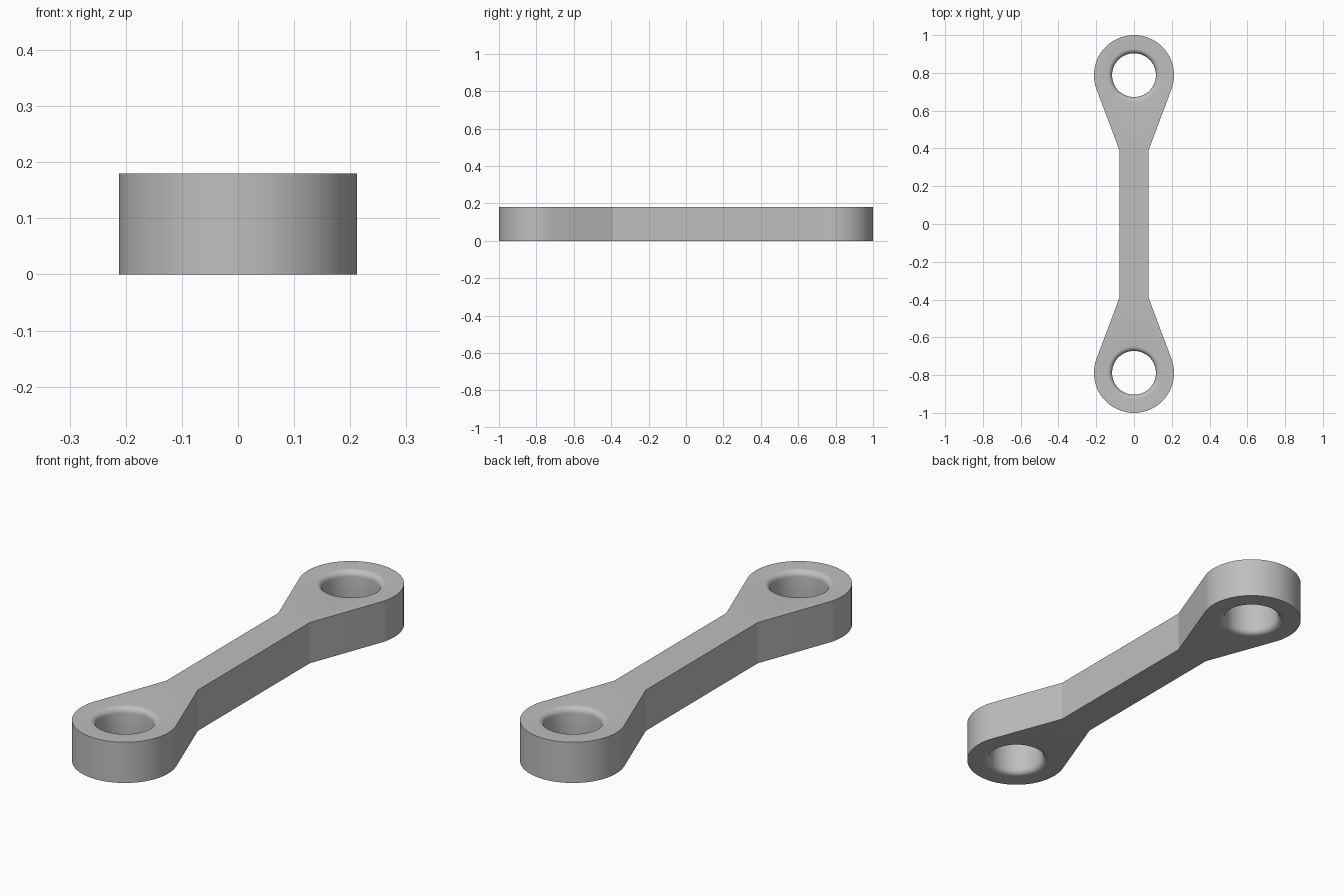
import bpy, bmesh, math

if "Cube" in bpy.data.objects:
    bpy.data.objects.remove(bpy.data.objects["Cube"])

H = 0.18            # thickness
R = 0.212           # eye outer radius
CY = 1 - R          # eye centre distance
BORE, FILLET = 0.116, 0.025
NECK_X, NECK_Y = 0.077, 0.39

steel = bpy.data.materials.new("light_grey")
steel.diffuse_color = (0.52, 0.52, 0.52, 1)
steel.use_nodes = True
steel.node_tree.nodes["Principled BSDF"].inputs["Base Color"].default_value = steel.diffuse_color

bm = bmesh.new()


def ring(points, z):
    return [bm.verts.new((x, y, z)) for x, y in points]


def bridge(a, b):
    n = len(a)
    for i in range(n):
        bm.faces.new((a[i], a[(i + 1) % n], b[(i + 1) % n], b[i]))


def loop_edges(loop):
    found = []
    for i, v in enumerate(loop):
        w = loop[(i + 1) % len(loop)]
        found.append(bm.edges.get((v, w)) or bm.edges.new((v, w)))
    return found


# Outline: round eyes with straight tapers tangent to them
dx, dy = NECK_X, NECK_Y - CY
tangent = math.atan2(dy, dx) + math.acos(R / math.hypot(dx, dy))
N = 48
half = [(NECK_X, NECK_Y)]
for i in range(N + 1):
    a = tangent + (math.pi - 2 * tangent) * i / N
    half.append((R * math.cos(a), CY + R * math.sin(a)))
half.append((-NECK_X, NECK_Y))
outline = half + [(-x, -y) for x, y in half]

bottom, top = ring(outline, 0), ring(outline, H)
bridge(bottom, top)

# Bore profile: rounded lips at both ends of a straight hole
lip = [(BORE + FILLET * (1 - math.cos(t)), FILLET * (1 - math.sin(t)))
       for t in (math.pi / 2 * i / 6 for i in range(7))]
profile = lip[::-1] + [(r, H - z) for r, z in lip]

caps = {0: loop_edges(bottom), -1: loop_edges(top)}
for cy in (CY, -CY):
    rings = []
    for r, z in profile:
        circle = [(r * math.cos(2 * math.pi * i / 64), cy + r * math.sin(2 * math.pi * i / 64))
                  for i in range(64)]
        rings.append(ring(circle, z))
    for a, b in zip(rings, rings[1:]):
        bridge(a, b)
    for end in caps:
        caps[end] += loop_edges(rings[end])

# Flat top and bottom faces around the bores
for end, edges in caps.items():
    bmesh.ops.triangle_fill(bm, edges=edges, use_beauty=True,
                            normal=(0, 0, -1 if end == 0 else 1))
bmesh.ops.recalc_face_normals(bm, faces=bm.faces)

mesh = bpy.data.meshes.new("connecting_link")
bm.to_mesh(mesh)
bm.free()
mesh.materials.append(steel)
link = bpy.data.objects.new("connecting_link", mesh)
bpy.context.collection.objects.link(link)
bpy.context.view_layer.objects.active = link
link.select_set(True)
bpy.ops.object.shade_smooth_by_angle(angle=math.radians(18))
